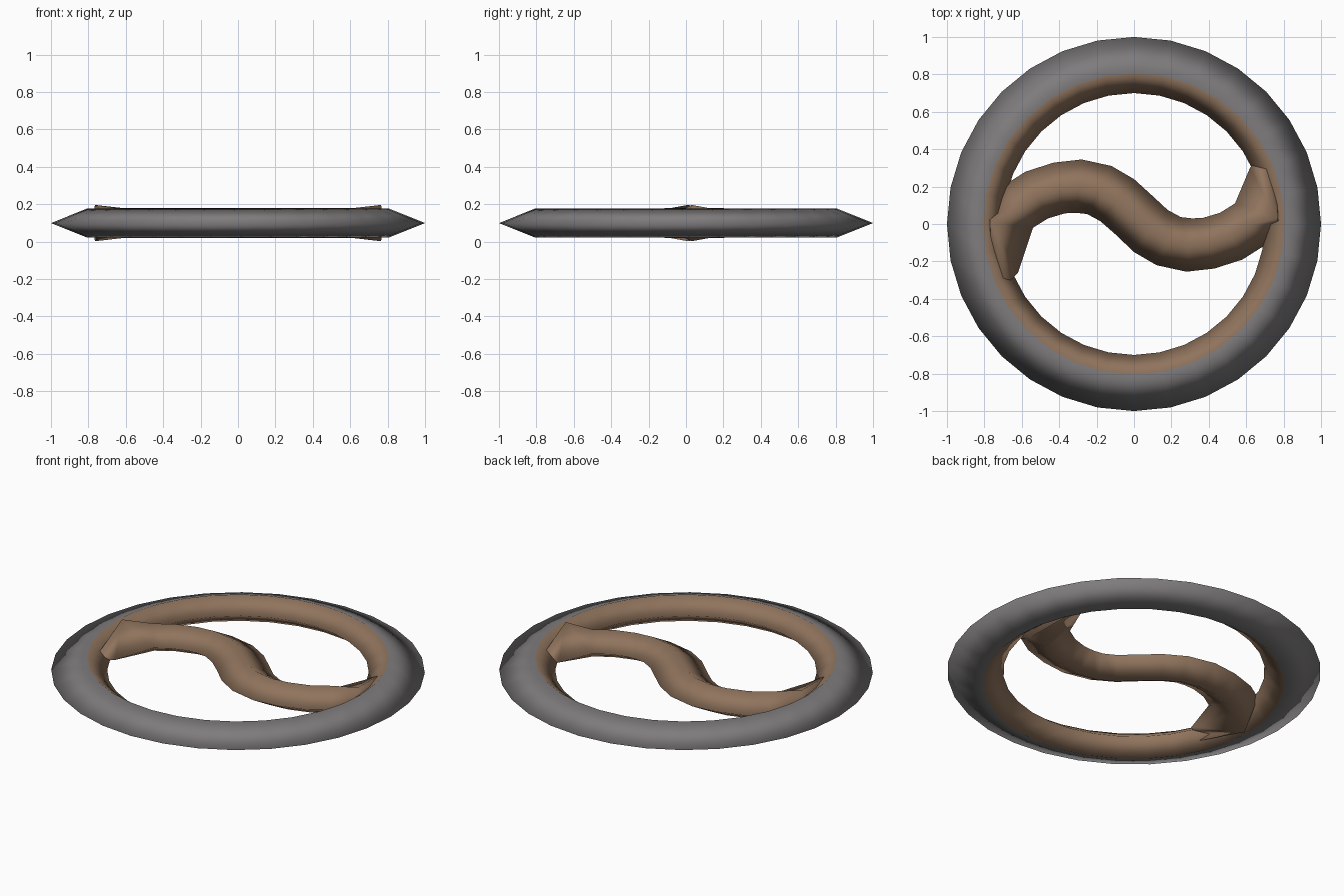
import bpy, bmesh, math

if "Cube" in bpy.data.objects:
    bpy.data.objects.remove(bpy.data.objects["Cube"])

MID = 0.099   # height of the middle plane


def material(name, rgb):
    m = bpy.data.materials.new(name)
    m.diffuse_color = (*rgb, 1)
    m.use_nodes = True
    m.node_tree.nodes["Principled BSDF"].inputs["Base Color"].default_value = m.diffuse_color
    return m


GREY = material("steel grey", (0.21, 0.20, 0.203))
BROWN = material("leather brown", (0.28, 0.175, 0.11))


def loft(name, rings, mats, closed=False, inner_mat=None):
    """Skin a row of equal cross-sections into one smooth object."""
    bm = bmesh.new()
    rows = [[bm.verts.new(p) for p in ring] for ring in rings]
    n = len(rows[0])
    for i in range(len(rows) if closed else len(rows) - 1):
        a, b = rows[i], rows[(i + 1) % len(rows)]
        for j in range(n):
            k = (j + 1) % n
            f = bm.faces.new((a[j], a[k], b[k], b[j]))
            if inner_mat and j in inner_mat:
                f.material_index = 1
    if not closed:
        bm.faces.new(rows[0])
        bm.faces.new(rows[-1][::-1])
    bmesh.ops.recalc_face_normals(bm, faces=bm.faces)
    for f in bm.faces:
        f.smooth = True
    me = bpy.data.meshes.new(name)
    bm.to_mesh(me)
    bm.free()
    for m in mats:
        me.materials.append(m)
    ob = bpy.data.objects.new(name, me)
    bpy.context.collection.objects.link(ob)
    return ob


# Outer ring: sharp grey rim outside, brown grip inside
profile = [(1.0, 0), (0.805, 0.078), (0.70, 0), (0.805, -0.078)]
rings = []
for i in range(32):
    t = 2 * math.pi * i / 32
    rings.append([(r * math.cos(t), r * math.sin(t), MID + z) for r, z in profile])
loft("ring", rings, [GREY, BROWN], closed=True, inner_mat=(1, 2))

# S-shaped handle: left and right edge of each section, from the centre outward
edges = [((0.11, 0.14), (-0.10, -0.055)), ((0.18, 0.075), (0.0, -0.15)),
         ((0.25, 0.037), (0.12, -0.22)), ((0.31, 0.03), (0.28, -0.255)),
         ((0.37, 0.033), (0.43, -0.238)), ((0.46, 0.06), (0.58, -0.19)),
         ((0.54, 0.11), (0.69, -0.12))]
half = []
for (lx, ly), (rx, ry) in edges:
    cx, cy = (lx + rx) / 2, (ly + ry) / 2
    half.append([(lx, ly, 0), (cx, cy, 0.08), (rx, ry, 0), (cx, cy, -0.08)])
# flared end and its blunt tip against the ring
half.append([(0.62, 0.30, 0), (0.765, 0.03, 0.097), (0.78, 0.0, 0), (0.765, 0.03, -0.097)])
half.append([(0.68, 0.36, 0), (0.69, 0.37, 0.035), (0.77, 0.20, 0), (0.69, 0.37, -0.035)])

# Half-turn copy gives the other end
other = []
for i, s in enumerate(half):
    cy = 0.045 if i < len(edges) else 0.02
    r = [(-x, 2 * cy - y, z) for x, y, z in s]
    other.append([r[2], r[1], r[0], r[3]])
sections = other[:0:-1] + half
loft("handle", [[(x, y, z + MID) for x, y, z in s] for s in sections], [BROWN])
